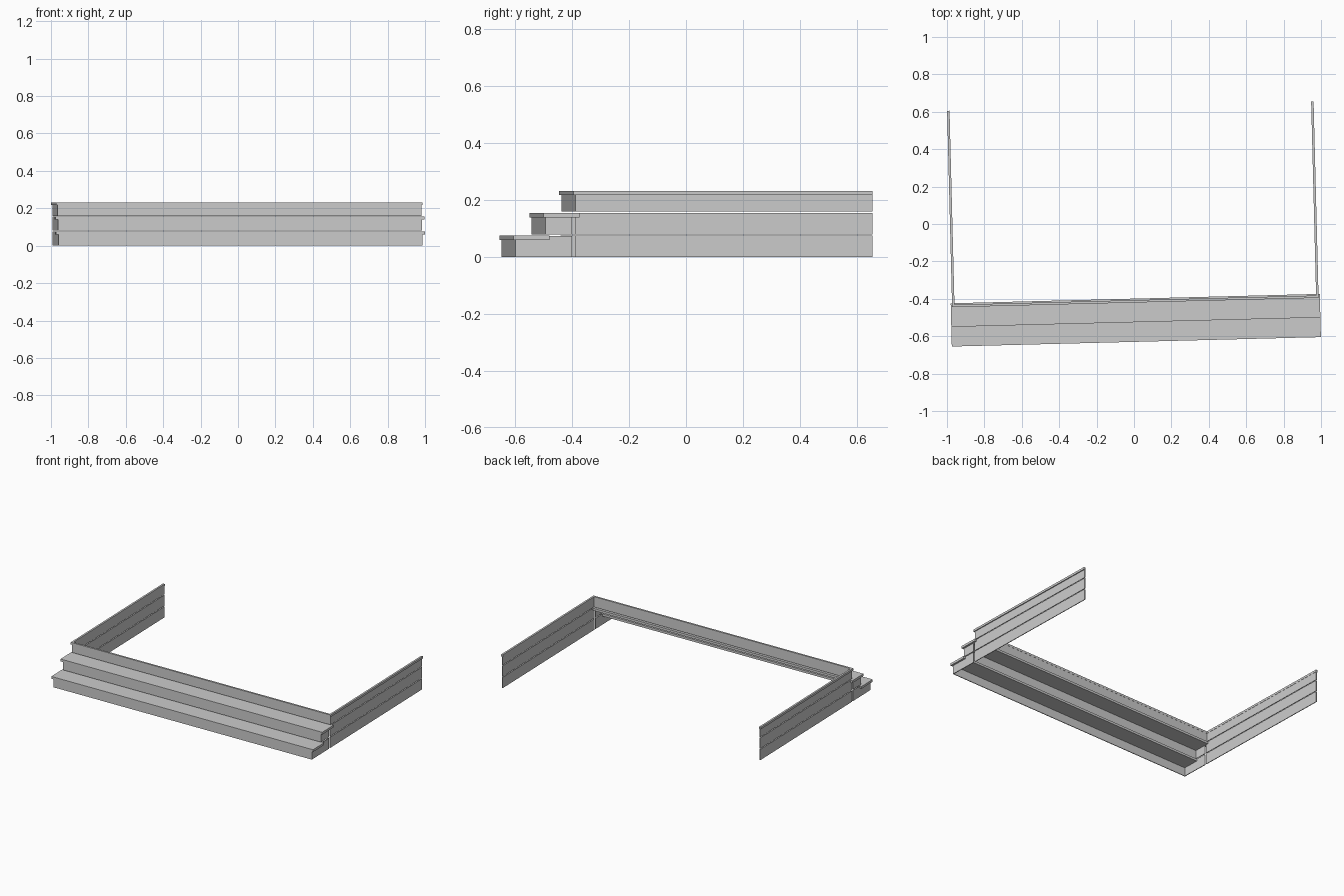
import bpy, bmesh, math
from mathutils import Matrix

if "Cube" in bpy.data.objects:
    bpy.data.objects.remove(bpy.data.objects["Cube"])

# Whole porch is turned slightly about z and shifted a hair to the left
PLACE = Matrix.Rotation(math.radians(1.46), 4, 'Z') @ Matrix.Translation((-0.0035, 0, 0))
BACK = 0.63       # rear end of the side panels
HALF = 0.9735     # half width over the panels
THICK = 0.005     # panel thickness


def prism(name, outline, z0, z1):
    """Extrude a plan outline from z0 to z1."""
    bm = bmesh.new()
    face = bm.faces.new([bm.verts.new((x, y, z0)) for x, y in outline])
    res = bmesh.ops.extrude_face_region(bm, geom=[face])
    verts = [g for g in res['geom'] if isinstance(g, bmesh.types.BMVert)]
    bmesh.ops.translate(bm, verts=verts, vec=(0, 0, z1 - z0))
    bmesh.ops.recalc_face_normals(bm, faces=bm.faces)
    bm.transform(PLACE)
    mesh = bpy.data.meshes.new(name)
    bm.to_mesh(mesh)
    bm.free()
    obj = bpy.data.objects.new(name, mesh)
    bpy.context.collection.objects.link(obj)
    return obj


def slab(name, x0, x1, y0, y1, z0, z1):
    return prism(name, [(x0, y0), (x1, y0), (x1, y1), (x0, y1)], z0, z1)


def u_band(name, half, front, back, thick, z0, z1):
    """Front board with a return down each side."""
    i = half - thick
    prism(name, [(-half, back), (-half, front), (half, front), (half, back),
                 (i, back), (i, front + thick), (-i, front + thick), (-i, back)], z0, z1)


# Two lower steps: riser with returns, overhanging tread, side panels behind
for n, (riser_y, base, top) in enumerate([(-0.623, 0.0, 0.075), (-0.518, 0.08, 0.155)], 1):
    u_band(f"step_{n}_riser", HALF, riser_y, -0.425, THICK, base, top - 0.001)
    slab(f"step_{n}_tread", -0.987, 0.987, riser_y - 0.007, riser_y + 0.119, top - 0.016, top)
    for side, s in (("left", -1), ("right", 1)):
        xs = sorted((s * HALF, s * (HALF - THICK)))
        slab(f"{side}_panel_{n}", *xs, -0.415, BACK, base, top)

# Upper band running round the front and both sides, with its edge cap
u_band("upper_riser", HALF, -0.413, BACK, THICK, 0.16, 0.231)
u_band("upper_edge_cap", HALF + 0.0065, -0.42, BACK + 0.0005, 0.013, 0.217, 0.232)
